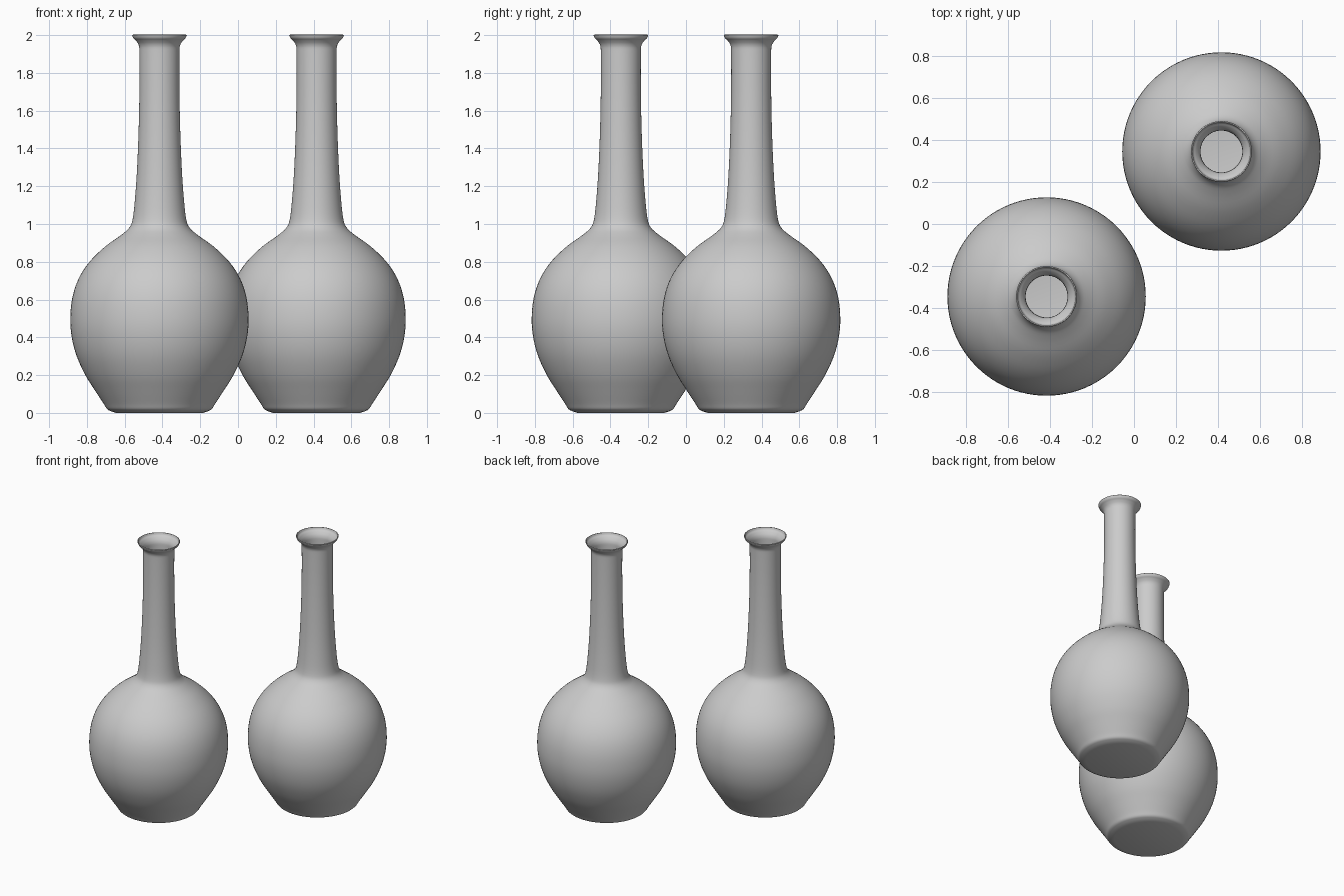
import bpy, bmesh, math
from mathutils import Vector

if "Cube" in bpy.data.objects:
    bpy.data.objects.remove(bpy.data.objects["Cube"])

# Outer silhouette of the vase: (radius, height)
PROFILE = [(0.255, 0.008), (0.277, 0.02), (0.296, 0.05), (0.342, 0.12), (0.392, 0.20),
           (0.438, 0.30), (0.464, 0.40), (0.472, 0.50), (0.461, 0.61), (0.428, 0.71),
           (0.370, 0.80), (0.288, 0.88), (0.205, 0.94), (0.160, 0.98), (0.141, 1.03),
           (0.128, 1.15), (0.118, 1.30), (0.110, 1.50), (0.106, 1.70), (0.106, 1.90),
           (0.109, 1.945), (0.124, 1.97), (0.138, 1.984), (0.145, 2.0)]
SEGMENTS = 96
WALL = 0.006


def smooth_curve(points, steps=4):
    """Catmull-Rom curve through the profile points."""
    p = [Vector(q) for q in points]
    p = [2 * p[0] - p[1]] + p + [2 * p[-1] - p[-2]]
    out = []
    for a, b, c, d in zip(p, p[1:], p[2:], p[3:]):
        for i in range(steps):
            t = i / steps
            out.append(0.5 * (2 * b + (c - a) * t + (2 * a - 5 * b + 4 * c - d) * t ** 2
                              + (3 * b - a - 3 * c + d) * t ** 3))
    return out + [p[-2]]


def vase_mesh():
    bm = bmesh.new()
    # Flat foot, then the lathed body, neck and flared lip
    curve = [Vector((0.0, 0.0)), Vector((0.23, 0.0))] + smooth_curve(PROFILE)
    verts = [bm.verts.new((r, 0, z)) for r, z in curve]
    edges = [bm.edges.new(pair) for pair in zip(verts, verts[1:])]
    bmesh.ops.spin(bm, geom=verts + edges, cent=(0, 0, 0), axis=(0, 0, 1),
                   angle=math.tau, steps=SEGMENTS, use_duplicate=False)
    bmesh.ops.remove_doubles(bm, verts=bm.verts, dist=1e-5)
    bmesh.ops.recalc_face_normals(bm, faces=bm.faces)
    # Make sure normals point outwards (foot faces down)
    foot = min(bm.faces, key=lambda f: f.calc_center_median().z)
    if foot.normal.z > 0:
        bmesh.ops.reverse_faces(bm, faces=bm.faces)
    mesh = bpy.data.meshes.new("bottle_vase")
    bm.to_mesh(mesh)
    bm.free()
    return mesh


# Two identical hollow vases placed diagonally
mesh = vase_mesh()
for name, side in (("front_vase", -1), ("back_vase", 1)):
    vase = bpy.data.objects.new(name, mesh)
    bpy.context.collection.objects.link(vase)
    vase.location = (0.416 * side, 0.345 * side, 0)
    wall = vase.modifiers.new("wall", 'SOLIDIFY')
    wall.thickness = WALL
    wall.offset = -1

# Smooth shading with crisp foot and lip
bpy.ops.object.select_all(action='DESELECT')
vase.select_set(True)
bpy.context.view_layer.objects.active = vase
bpy.ops.object.shade_smooth_by_angle(angle=math.radians(40))
